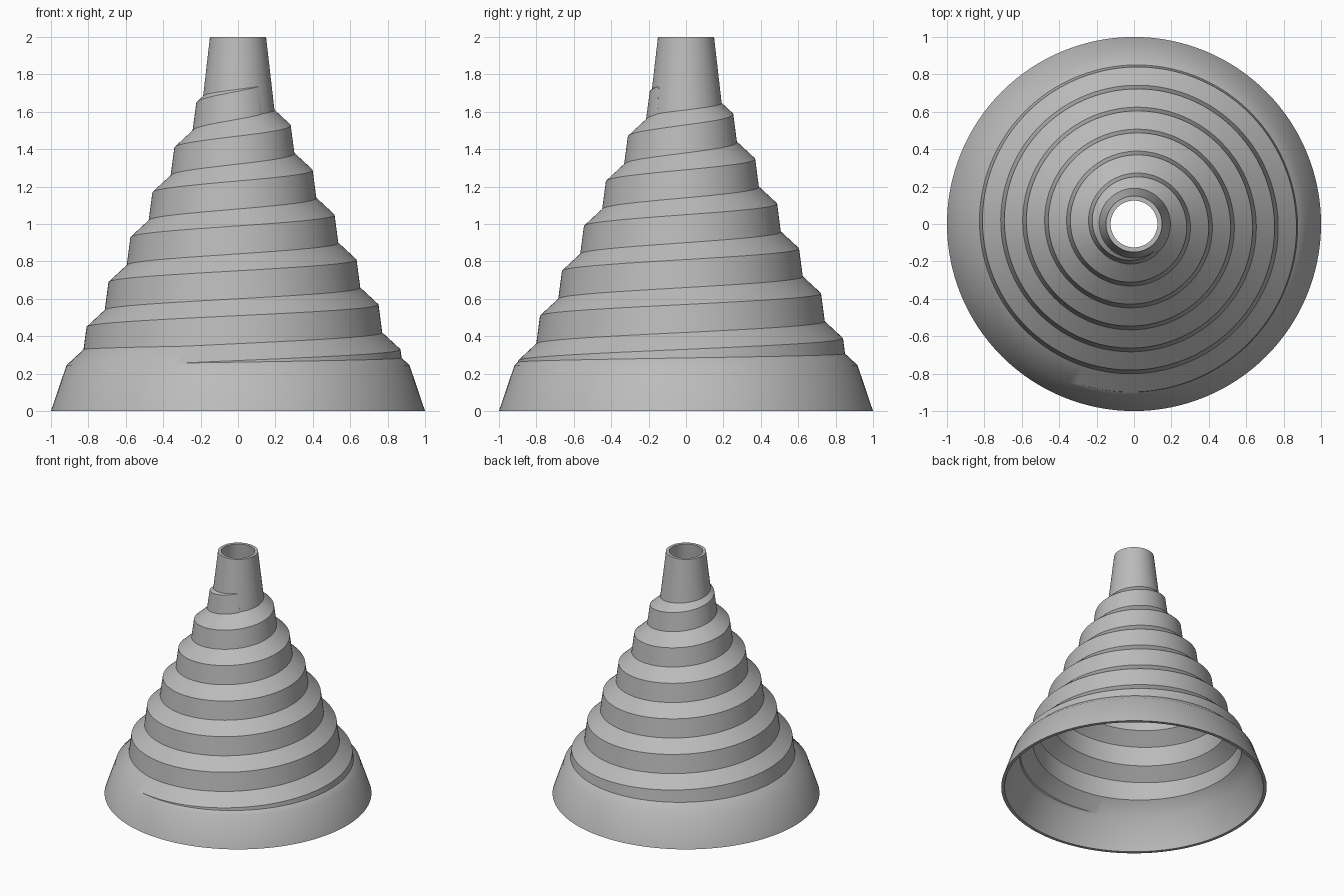
import bpy, bmesh, math

cube = bpy.data.objects.get("Cube")
if cube:
    bpy.data.objects.remove(cube)

COLUMNS = 128
TURNS = 7
WALL = 0.025
BASE_CORNER = (0.917, 0.245)
SHOULDER_SLOPE, STEP_SLOPE, NECK_SLOPE = -1.08, -0.133, -0.115


def line(point, slope):
    """Profile line as (intercept, slope), with radius as a function of height."""
    return point[0] - slope * point[1], slope


def meet(a, b):
    z = (b[0] - a[0]) / (a[1] - b[1])
    return a[0] + a[1] * z, z


def ridge(t):
    """Point on the rising spiral ridge after t turns."""
    return 0.9275 - 0.1175 * t, 0.21 + 0.24 * t


def profile(u):
    """Outer profile at fraction u of a turn, from the base rim to the neck rim."""
    neck = line((0.15, 2.0), NECK_SLOPE)
    shoulder = line(BASE_CORNER, SHOULDER_SLOPE)
    points = [(1.0, 0.0), BASE_CORNER]
    for k in range(TURNS):
        peak = ridge(k + u)
        own_shoulder = line(peak, SHOULDER_SLOPE)
        if own_shoulder[0] <= shoulder[0]:            # spiral not yet emerged
            points += [BASE_CORNER, BASE_CORNER]
        elif peak[0] < neck[0] + neck[1] * peak[1]:   # spiral sunk into the neck
            points += [meet(shoulder, neck)] * 2
        else:
            points += [meet(line(peak, STEP_SLOPE), shoulder), peak]
            shoulder = own_shoulder
    return points + [meet(shoulder, neck), (0.15, 2.0)]


# Stepped spiral shell: outer skin up, inner skin back down, closed at both rims
bm = bmesh.new()
columns = []
for i in range(COLUMNS + 1):
    u = i / COLUMNS
    angle = math.pi + math.tau * u
    outer = profile(u)
    inner = [(r - WALL, z) for r, z in reversed(outer)]
    columns.append([bm.verts.new((r * math.cos(angle), r * math.sin(angle), z))
                    for r, z in outer + inner])

for a, b in zip(columns, columns[1:]):
    n = len(a)
    for j in range(n):
        k = (j + 1) % n
        bm.faces.new((a[j], b[j], b[k], a[k]))

bmesh.ops.remove_doubles(bm, verts=bm.verts, dist=0.0005)
bmesh.ops.dissolve_degenerate(bm, edges=bm.edges, dist=0.0001)
bmesh.ops.recalc_face_normals(bm, faces=bm.faces)

mesh = bpy.data.meshes.new("spiral_cone")
bm.to_mesh(mesh)
bm.free()
cone = bpy.data.objects.new("spiral_cone", mesh)
bpy.context.collection.objects.link(cone)

# Plain grey finish
grey = bpy.data.materials.new("plain_grey")
grey.use_nodes = True
colour = (0.5, 0.5, 0.5, 1.0)
grey.diffuse_color = colour
grey.node_tree.nodes["Principled BSDF"].inputs["Base Color"].default_value = colour
mesh.materials.append(grey)

bpy.ops.object.select_all(action='DESELECT')
cone.select_set(True)
bpy.context.view_layer.objects.active = cone
bpy.ops.object.shade_smooth_by_angle(angle=math.radians(30))
